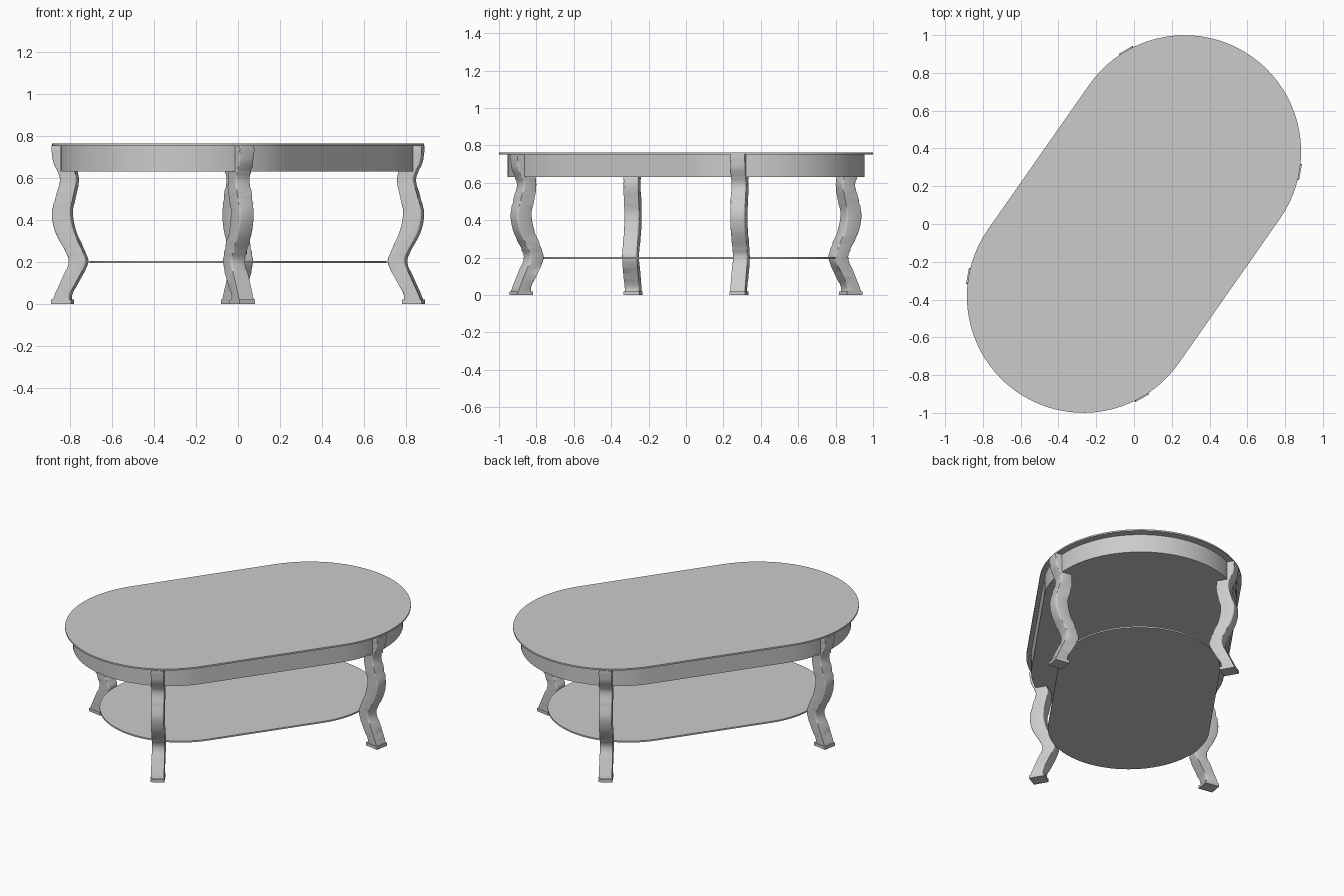
import bpy, bmesh
from math import sin, cos, pi, radians
from mathutils import Matrix, Vector

cube = bpy.data.objects.get("Cube")
if cube:
    bpy.data.objects.remove(cube)

TURN = Matrix.Rotation(radians(55), 4, "Z")   # long axis of the table
REACH, RADIUS = 0.467, 0.617                  # end-arc centre offset and radius

grey = bpy.data.materials.new("plain_grey")
grey.use_nodes = True
colour = (0.6, 0.6, 0.6, 1)
grey.diffuse_color = colour
grey.node_tree.nodes["Principled BSDF"].inputs["Base Color"].default_value = colour


def finish(name, bm, matrix):
    bmesh.ops.recalc_face_normals(bm, faces=bm.faces)
    mesh = bpy.data.meshes.new(name)
    bm.to_mesh(mesh)
    bm.free()
    mesh.transform(matrix)
    mesh.materials.append(grey)
    obj = bpy.data.objects.new(name, mesh)
    bpy.context.collection.objects.link(obj)
    bpy.ops.object.select_all(action="DESELECT")
    obj.select_set(True)
    bpy.context.view_layer.objects.active = obj
    bpy.ops.object.shade_smooth_by_angle(angle=radians(35))
    return obj


def oval_slab(name, scale, bottom, top, steps=40):
    """Straight-sided oval with round ends, extruded between two heights."""
    bm = bmesh.new()
    ring = []
    for side in (1, -1):
        for i in range(steps + 1):
            a = -pi / 2 + pi * i / steps
            x, y = REACH + RADIUS * cos(a), RADIUS * sin(a)
            ring.append(bm.verts.new((side * x * scale, side * y * scale, bottom)))
    face = bm.faces.new(ring)
    up = bmesh.ops.extrude_face_region(bm, geom=[face])
    verts = [v for v in up["geom"] if isinstance(v, bmesh.types.BMVert)]
    bmesh.ops.translate(bm, verts=verts, vec=(0, 0, top - bottom))
    return finish(name, bm, TURN)


def smooth_path(points, steps=5):
    """Catmull-Rom interpolation through the stations."""
    p = [Vector(q) for q in points]
    p = [2 * p[0] - p[1]] + p + [2 * p[-1] - p[-2]]
    out = []
    for a, b, c, d in zip(p, p[1:], p[2:], p[3:]):
        for i in range(steps):
            t = i / steps
            out.append(0.5 * (2 * b + (c - a) * t + (2 * a - 5 * b + 4 * c - d) * t * t
                              + (3 * b - a - 3 * c + d) * t ** 3))
    return out + [p[-2]]


# Leg stations: height, inner and outer distance from the end-arc centre
STATIONS = [(0.015, 0.535, 0.617), (0.05, 0.532, 0.604), (0.12, 0.495, 0.572),
            (0.195, 0.457, 0.541), (0.25, 0.473, 0.556), (0.34, 0.513, 0.605),
            (0.43, 0.531, 0.622), (0.51, 0.518, 0.602), (0.585, 0.502, 0.583),
            (0.63, 0.510, 0.594), (0.68, 0.525, 0.617), (0.753, 0.53, 0.623)]


def add_leg(name, matrix, half=0.04):
    bm = bmesh.new()
    rings = [[bm.verts.new(co) for co in ((i, -half, z), (o, -half, z), (o, half, z), (i, half, z))]
             for z, i, o in smooth_path(STATIONS)]
    corners = []
    for low, high in zip(rings, rings[1:]):
        for k in range(4):
            n = (k + 1) % 4
            bm.faces.new((low[k], low[n], high[n], high[k]))
    for low, high in zip(rings, rings[1:]):
        corners += [bm.edges.get((low[k], high[k])) for k in range(4)]
    bm.faces.new(rings[0])
    bm.faces.new(rings[-1])
    bmesh.ops.bevel(bm, geom=corners, offset=0.009, segments=3, profile=0.5, affect="EDGES")
    # Flat foot pad under the leg
    pad = Matrix.Translation((0.575, 0, 0.01)) @ Matrix.Diagonal((0.096, 0.085, 0.02, 1))
    bmesh.ops.create_cube(bm, size=1, matrix=pad)
    return finish(name, bm, matrix)


oval_slab("table_top", 1.0, 0.752, 0.762)
oval_slab("apron", 0.955, 0.63, 0.752)
oval_slab("lower_shelf", 0.8, 0.194, 0.204)

# Four legs standing around the two rounded ends
for end, end_name in ((0, "back"), (pi, "front")):
    for angle, side_name in ((-65, "first"), (65, "second")):
        place = (TURN @ Matrix.Rotation(end, 4, "Z") @ Matrix.Translation((REACH, 0, 0))
                 @ Matrix.Rotation(radians(angle), 4, "Z"))
        add_leg(f"{end_name}_leg_{side_name}", place)
